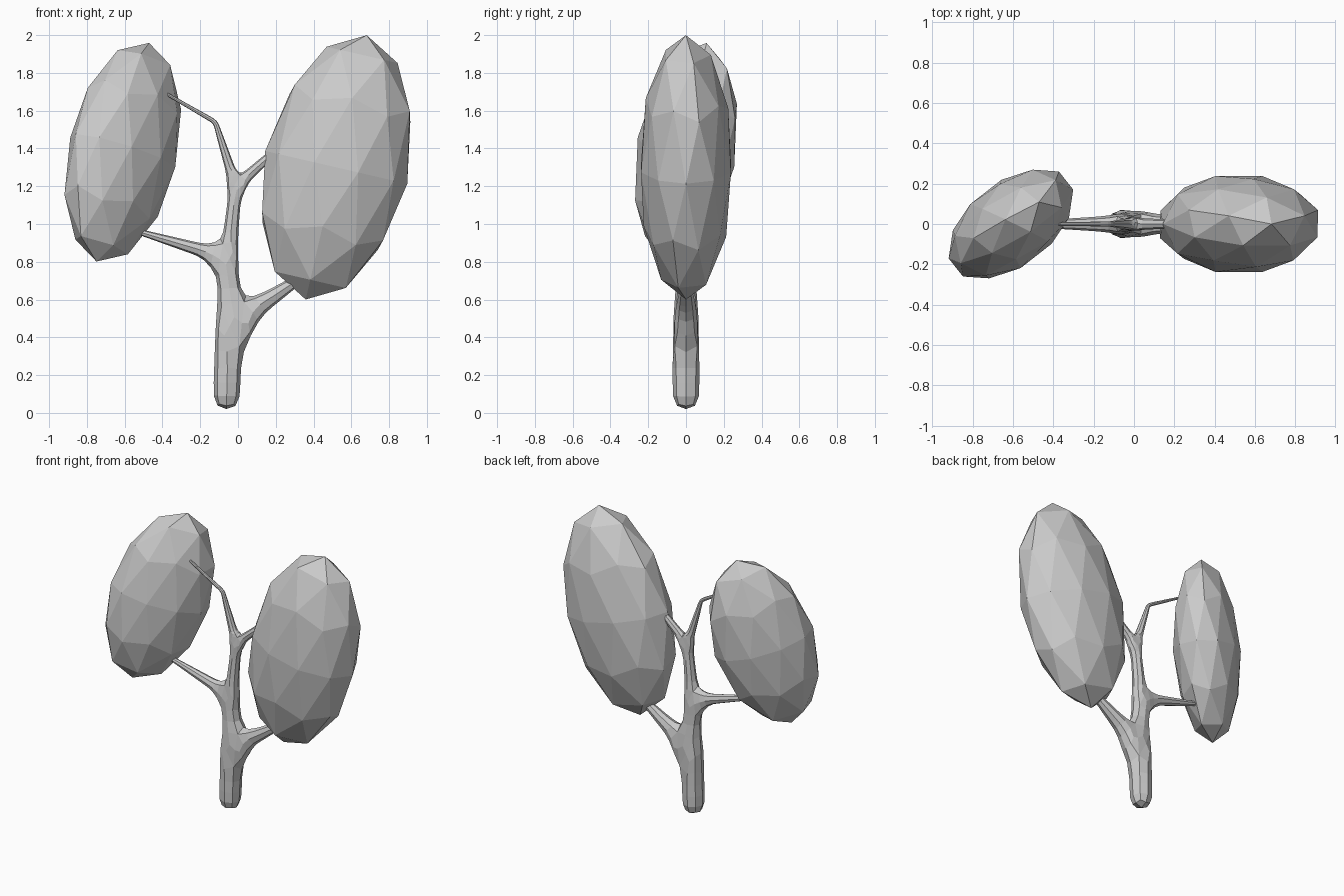
import bpy
from math import radians
from mathutils import Matrix, Vector

if "Cube" in bpy.data.objects:
    bpy.data.objects.remove(bpy.data.objects["Cube"])


def foliage(name, centre, radii, turn, tilt):
    """Faceted ellipsoid leaning sideways, then turned about the vertical."""
    bpy.ops.mesh.primitive_ico_sphere_add(subdivisions=2, radius=1)
    ob = bpy.context.object
    ob.name = name
    ob.data.transform(Matrix.Rotation(radians(turn), 4, 'Z')
                      @ Matrix.Rotation(radians(tilt), 4, 'Y')
                      @ Matrix.Diagonal((*radii, 1))
                      @ Matrix.Rotation(radians(18), 4, 'Z'))
    ob.location = centre
    return ob


# Leaf crowns
foliage("right_foliage", (0.52, 0, 1.30), (0.386, 0.25, 0.718), 0, 13)
foliage("left_foliage", (-0.61, 0, 1.38), (0.33, 0.212, 0.605), 38, 17)

# Trunk and branches: skeleton nodes as x, z, radius
nodes = [
    (-0.062, 0.008, 0.078),   # 0 foot
    (-0.050, 0.46, 0.075),    # 1 lower fork
    (-0.052, 0.82, 0.048),    # 2 middle fork
    (-0.012, 1.20, 0.034),    # 3 upper fork
    (0.34, 0.72, 0.026),      # 4 lower right branch
    (-0.53, 0.96, 0.016),     # 5 left branch
    (0.18, 1.37, 0.024),      # 6 upper right branch
    (-0.12, 1.54, 0.014),     # 7 twig bend
    (-0.38, 1.69, 0.009),     # 8 twig tip
]
edges = [(0, 1), (1, 2), (2, 3), (1, 4), (2, 5), (3, 6), (3, 7), (7, 8)]
mesh = bpy.data.meshes.new("trunk")
mesh.from_pydata([Vector((x, 0, z)) for x, z, r in nodes], edges, [])
trunk = bpy.data.objects.new("trunk", mesh)
bpy.context.collection.objects.link(trunk)
bpy.context.view_layer.objects.active = trunk

# Skin the skeleton and round it once into eight-sided limbs
trunk.modifiers.new("skin", 'SKIN')
for sv, (x, z, r) in zip(mesh.skin_vertices[0].data, nodes):
    sv.radius = (r, r)
mesh.skin_vertices[0].data[0].use_root = True
trunk.modifiers.new("round", 'SUBSURF').levels = 1
trunk.modifiers["round"].render_levels = 1
